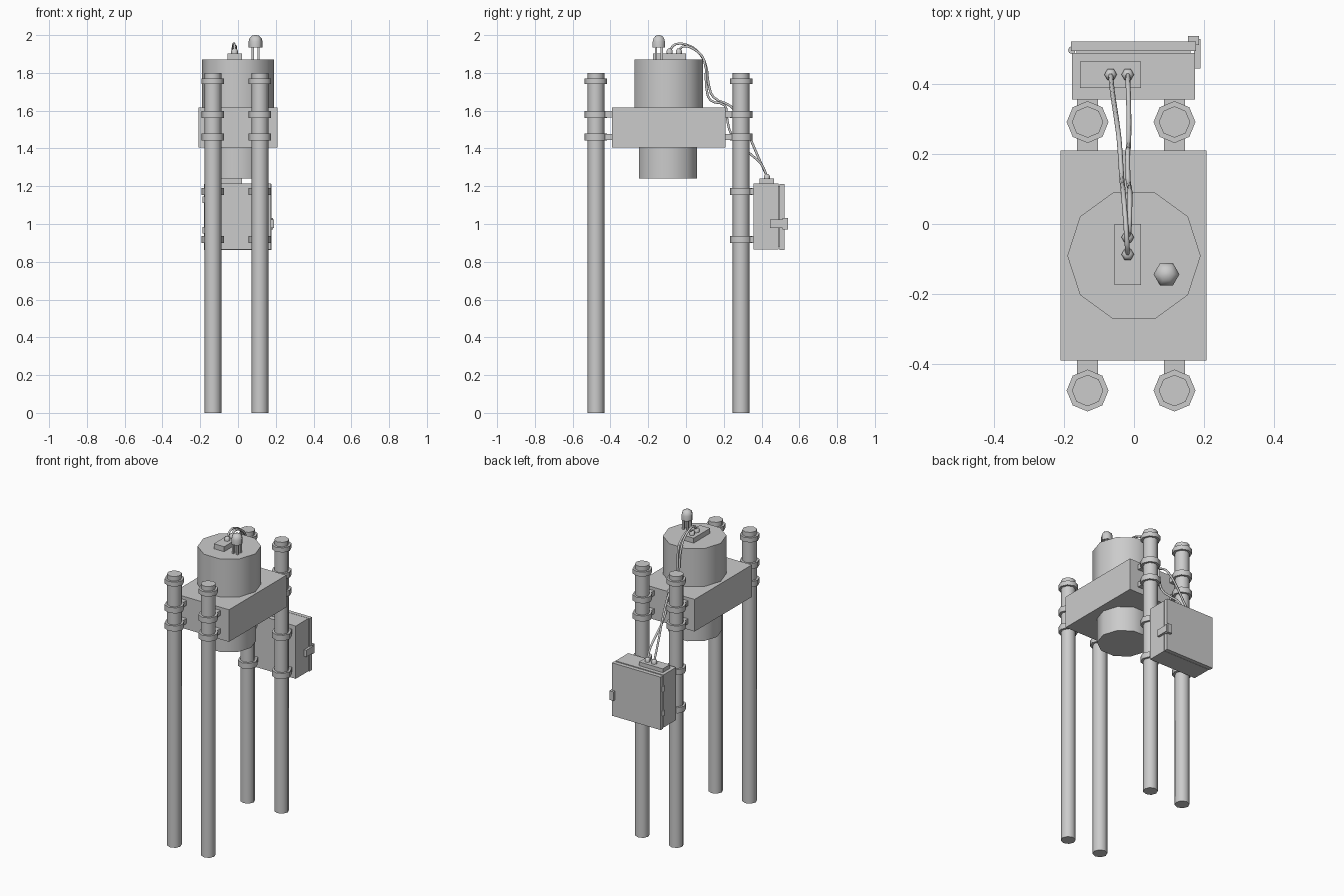
import bpy, bmesh
from math import cos, sin, pi, radians

if "Cube" in bpy.data.objects:
    bpy.data.objects.remove(bpy.data.objects["Cube"])


def link(name, bm, smooth=None):
    bmesh.ops.recalc_face_normals(bm, faces=bm.faces)
    me = bpy.data.meshes.new(name)
    bm.to_mesh(me)
    bm.free()
    ob = bpy.data.objects.new(name, me)
    bpy.context.collection.objects.link(ob)
    if smooth:
        bpy.ops.object.select_all(action='DESELECT')
        ob.select_set(True)
        bpy.context.view_layer.objects.active = ob
        bpy.ops.object.shade_smooth_by_angle(angle=radians(smooth))
    return ob


def box(name, x, y, z):
    """Box from (min, max) pairs."""
    bm = bmesh.new()
    bmesh.ops.create_cube(bm, size=1)
    for v in bm.verts:
        v.co = [r[0] + (c + 0.5) * (r[1] - r[0]) for c, r in zip(v.co, (x, y, z))]
    return link(name, bm)


def lathe(name, x, y, profile, sides):
    """Capped solid turned about a vertical axis from (radius, z) points."""
    bm = bmesh.new()
    rings = [[bm.verts.new((x + r * cos(2 * pi * i / sides), y + r * sin(2 * pi * i / sides), z))
              for i in range(sides)] for r, z in profile]
    for a, b in zip(rings, rings[1:]):
        for i in range(sides):
            j = (i + 1) % sides
            bm.faces.new((a[i], a[j], b[j], b[i]))
    bm.faces.new(rings[0])
    bm.faces.new(rings[-1])
    return link(name, bm, 65)


def cable(name, points):
    cu = bpy.data.curves.new(name, 'CURVE')
    cu.dimensions = '3D'
    cu.bevel_depth = 0.007
    cu.bevel_resolution = 1
    cu.resolution_u = 3
    sp = cu.splines.new('BEZIER')
    sp.bezier_points.add(len(points) - 1)
    for p, co in zip(sp.bezier_points, points):
        p.co = co
        p.handle_left_type = p.handle_right_type = 'AUTO'
    ob = bpy.data.objects.new(name, cu)
    bpy.context.collection.objects.link(ob)
    bpy.ops.object.select_all(action='DESELECT')
    ob.select_set(True)
    bpy.context.view_layer.objects.active = ob
    bpy.ops.object.convert(target='MESH')
    bpy.ops.object.shade_smooth_by_angle(angle=radians(65))


def clamp(name, x, y, z0, z1, y_end):
    """Ring round a pole plus the bracket that reaches the housing."""
    lathe(name + "_ring", x, y, [(0.06, z0), (0.06, z1)], 8)
    d = 0.03 if y_end > y else -0.03
    box(name + "_bracket", (x - 0.03, x + 0.03), sorted((y + d, y_end)), (z0 + 0.002, z1 - 0.002))


# Four poles with top collars and clamps
for side, x in (("left", -0.133), ("right", 0.116)):
    for end, y, y_box in (("front", -0.477, -0.385), ("back", 0.292, 0.205)):
        n = f"{end}_{side}_pole"
        lathe(n, x, y, [(0.045, 0), (0.045, 1.8)], 8)
        lathe(n + "_collar", x, y, [(0.06, 1.74), (0.06, 1.77)], 8)
        for k, z in enumerate((1.442, 1.562)):
            clamp(f"{n}_clamp_{k}", x, y, z, z + 0.037, y_box)
    # Cabinet clamps on the back poles
    for k, z in enumerate((0.9, 1.153)):
        clamp(f"cabinet_{side}_clamp_{k}", x, 0.292, z, z + 0.037, 0.362)

# Main housing with upper and lower drums
box("main_housing", (-0.21, 0.208), (-0.391, 0.21), (1.405, 1.618))
lathe("upper_drum", 0, -0.091, [(0.191, 1.61), (0.191, 1.87)], 10)
lathe("lower_drum", 0, -0.095, [(0.162, 1.24), (0.162, 1.41)], 10)

# Terminal plates and cable glands
box("drum_terminal_plate", (-0.056, 0.02), (-0.174, 0), (1.865, 1.903))
box("cabinet_terminal_plate", (-0.155, 0.02), (0.39, 0.465), (1.21, 1.24))
for k, (x, y, z) in enumerate(((-0.018, -0.087, 1.9), (-0.018, -0.038, 1.9),
                               (-0.067, 0.428, 1.237), (-0.018, 0.428, 1.237))):
    lathe(f"cable_gland_{k}", x, y,
          [(0.018, z), (0.018, z + 0.018), (0.010, z + 0.028)], 6)

# Lamp on four pins
lx, ly = 0.093, -0.144
lathe("lamp", lx, ly, [(0.037, 1.935), (0.037, 1.967), (0.032, 1.984),
                       (0.02, 1.996), (0.005, 2.0)], 6)
for sx in (-1, 1):
    for sy in (-1, 1):
        px, py = lx + sx * 0.015, ly + sy * 0.015
        box("lamp_pin", (px - 0.006, px + 0.006), (py - 0.006, py + 0.006), (1.865, 1.94))

# Cabinet with door, hinges and latch
box("cabinet_body", (-0.177, 0.174), (0.357, 0.49), (0.865, 1.215))
box("cabinet_door_seal", (-0.165, 0.162), (0.485, 0.5), (0.88, 1.2))
box("cabinet_door", (-0.18, 0.178), (0.496, 0.522), (0.862, 1.213))
for z in (0.95, 1.11):
    lathe("cabinet_hinge", -0.178, 0.498, [(0.011, z), (0.011, z + 0.035)], 8)
box("latch_arm", (0.172, 0.19), (0.445, 0.53), (0.98, 1.025))
box("latch_handle", (0.155, 0.186), (0.512, 0.539), (0.972, 1.032))

# Two cables from drum to cabinet
cable("cable_outer", [
    (-0.018, -0.087, 1.92), (-0.02, -0.055, 1.952), (-0.025, 0.02, 1.942),
    (-0.029, 0.07, 1.905), (-0.032, 0.105, 1.84), (-0.034, 0.12, 1.74),
    (-0.036, 0.145, 1.672), (-0.042, 0.235, 1.625), (-0.048, 0.285, 1.56),
    (-0.055, 0.332, 1.47), (-0.062, 0.38, 1.36), (-0.067, 0.428, 1.255)])
cable("cable_inner", [
    (-0.018, -0.038, 1.92), (-0.014, -0.015, 1.94), (-0.012, 0.05, 1.92),
    (-0.012, 0.095, 1.87), (-0.014, 0.108, 1.72), (-0.017, 0.13, 1.655),
    (-0.018, 0.205, 1.628), (-0.016, 0.217, 1.56), (-0.015, 0.24, 1.475),
    (-0.015, 0.33, 1.38), (-0.017, 0.4, 1.315), (-0.018, 0.428, 1.255)])
